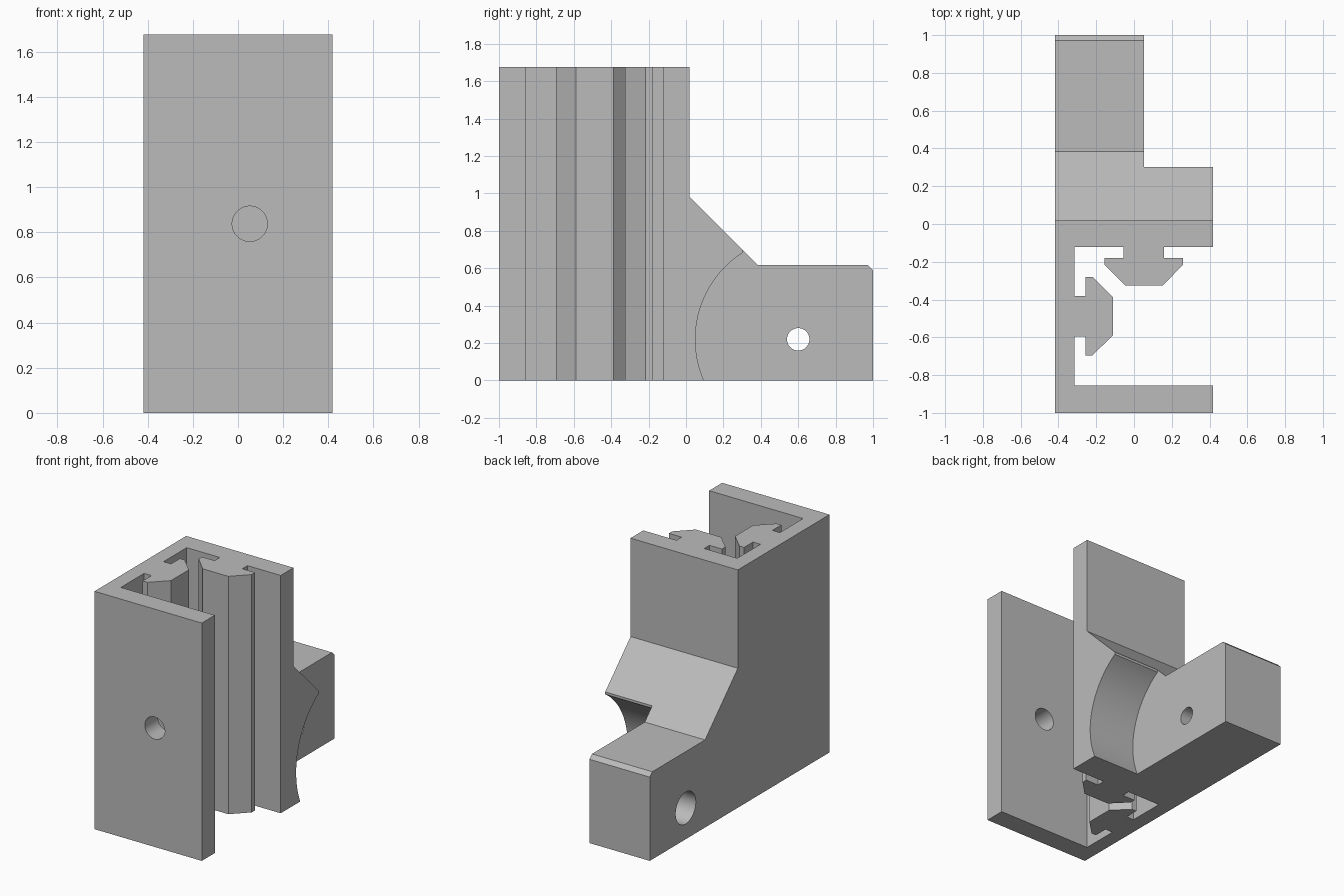
import bpy, bmesh, math
from mathutils import Vector

cube = bpy.data.objects.get("Cube")
if cube:
    bpy.data.objects.remove(cube, do_unlink=True)

grey = bpy.data.materials.new("plain grey")
grey.use_nodes = True
colour = (0.5, 0.5, 0.5, 1)
grey.diffuse_color = colour
grey.node_tree.nodes["Principled BSDF"].inputs["Base Color"].default_value = colour

HALF, HEIGHT = 0.418, 1.675   # half width and height of the bracket
ARM_X = 0.052                 # inner side of the hinge arm
PIVOT_Y, PIVOT_Z = 0.6, 0.22  # hinge axis


def extrude(name, points, depth):
    """Solid made by sweeping a closed 3D outline along depth."""
    bm = bmesh.new()
    face = bm.faces.new([bm.verts.new(p) for p in points])
    swept = bmesh.ops.extrude_face_region(bm, geom=[face])["geom"]
    bmesh.ops.translate(bm, vec=Vector(depth),
                        verts=[v for v in swept if isinstance(v, bmesh.types.BMVert)])
    bmesh.ops.recalc_face_normals(bm, faces=bm.faces)
    mesh = bpy.data.meshes.new(name)
    bm.to_mesh(mesh)
    bm.free()
    mesh.materials.append(grey)
    obj = bpy.data.objects.new(name, mesh)
    bpy.context.collection.objects.link(obj)
    return obj


def side_block(name, profile, x0, x1):
    return extrude(name, [(x0, y, z) for y, z in profile], (x1 - x0, 0, 0))


def circle(r, n=64):
    return [(r * math.cos(math.tau * i / n), r * math.sin(math.tau * i / n))
            for i in range(n)]


def combine(target, other, operation):
    mod = target.modifiers.new(operation.title(), 'BOOLEAN')
    mod.operation, mod.solver, mod.object = operation, 'EXACT', other
    bpy.context.view_layer.objects.active = target
    bpy.ops.object.modifier_apply(modifier=mod.name)
    bpy.data.objects.remove(other, do_unlink=True)


# T-shaped rail: (distance along wall, distance out of wall), mirrored halves
half_rail = [(0.108, 0), (0.108, 0.058), (0.207, 0.058), (0.207, 0.095), (0.1, 0.203)]
rail = half_rail + [(-a, b) for a, b in reversed(half_rail)]

# C-shaped channel with a rail on its side wall and one on its back wall
WALL_X, WALL_Y = -0.314, -0.122
outline = [(HALF, 0.02), (-HALF, 0.02), (-HALF, -1), (HALF, -1),
           (HALF, -0.855), (WALL_X, -0.855)]
outline += [(WALL_X + b, -0.488 - a) for a, b in rail]
outline += [(WALL_X, WALL_Y)]
outline += [(0.052 - a, WALL_Y - b) for a, b in rail]
outline += [(HALF, WALL_Y)]
bracket = extrude("channel_bracket", [(x, y, 0) for x, y in outline], (0, 0, HEIGHT))

# Hinge arm with sloping gusset and chamfered end
arm = side_block("hinge_arm", [(-0.05, 0), (1, 0), (1, 0.59), (0.972, 0.617), (0.385, 0.617),
                               (0.02, 0.982), (-0.05, 0.982)], -HALF, ARM_X)

# Gusset beside the arm, hollowed by an arc about the hinge axis
RADIUS = 0.55
low = math.asin(-PIVOT_Z / RADIUS)
high = math.acos((PIVOT_Y - 0.302) / RADIUS)
arc = []
for i in range(33):
    t = low + (high - low) * i / 32
    arc.append((PIVOT_Y - RADIUS * math.cos(t), PIVOT_Z + RADIUS * math.sin(t)))
arc[0] = (arc[0][0], 0)
gusset = side_block("hollow_gusset", [(-0.05, 0)] + arc +
                    [(0.302, 0.7), (0.02, 0.982), (-0.05, 0.982)], 0, HALF)

combine(bracket, arm, 'UNION')
combine(bracket, gusset, 'UNION')

# Hinge bore, its wide counterbore, and the hole in the front plate
for name, r, x0, x1 in (("bore", 0.06, -0.5, 0.2), ("counterbore", 0.112, -0.5, -0.17)):
    ring = [(PIVOT_Y + a, PIVOT_Z + b) for a, b in circle(r)]
    combine(bracket, side_block(name, ring, x0, x1), 'DIFFERENCE')
ring = [(0.052 + a, -1.1, HEIGHT / 2 + b) for a, b in circle(0.078)]
combine(bracket, extrude("plate_hole", ring, (0, 0.3, 0)), 'DIFFERENCE')

bpy.ops.object.select_all(action='DESELECT')
bracket.select_set(True)
bpy.context.view_layer.objects.active = bracket
bpy.ops.object.shade_smooth_by_angle(angle=math.radians(25))
